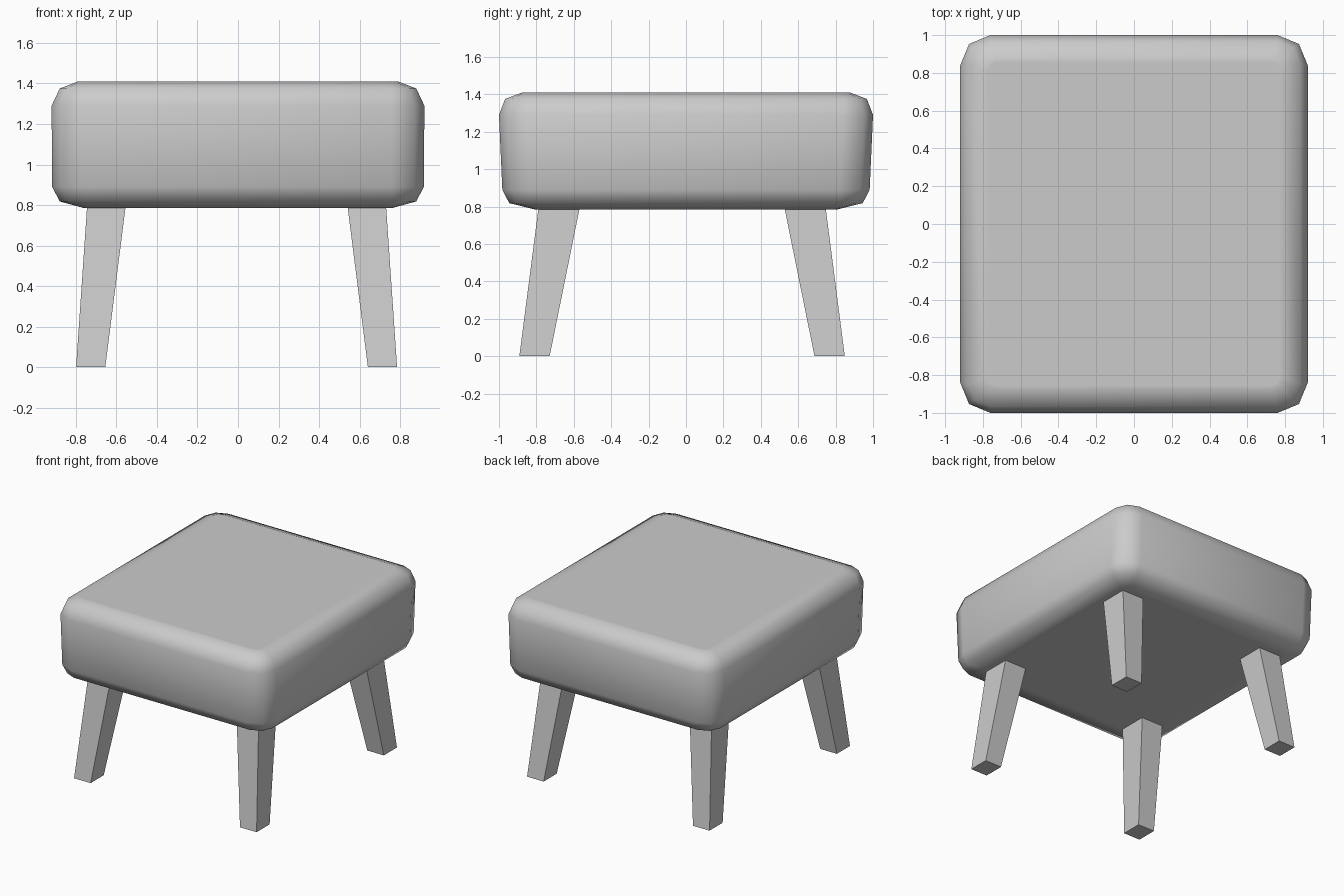
import bpy, math

if "Cube" in bpy.data.objects:
    bpy.data.objects.remove(bpy.data.objects["Cube"])


def make_object(name, verts, faces):
    mesh = bpy.data.meshes.new(name)
    mesh.from_pydata(verts, [], faces)
    obj = bpy.data.objects.new(name, mesh)
    bpy.context.collection.objects.link(obj)
    return obj


def loft(name, rings):
    """Skin a stack of rings with equal point counts, bottom to top, and cap both ends."""
    n = len(rings[0])
    verts = [p for ring in rings for p in ring]
    faces = [(k * n + i, k * n + (i + 1) % n, (k + 1) * n + (i + 1) % n, (k + 1) * n + i)
             for k in range(len(rings) - 1) for i in range(n)]
    faces.append(tuple(reversed(range(n))))
    faces.append(tuple(range(len(verts) - n, len(verts))))
    return make_object(name, verts, faces)


def rounded_rect(z, hx, hy, r, steps=2):
    pts = []
    for q, (sx, sy) in enumerate([(1, 1), (-1, 1), (-1, -1), (1, -1)]):
        for i in range(steps + 1):
            a = math.radians(90 * (q + i / steps))
            pts.append((sx * (hx - r) + r * math.cos(a), sy * (hy - r) + r * math.sin(a), z))
    return pts


def rect(z, x0, x1, y0, y1):
    return [(x0, y0, z), (x1, y0, z), (x1, y1, z), (x0, y1, z)]


# Padded seat: height, half width, half depth, corner radius
profile = [
    (0.785, 0.74, 0.79, 0.03),
    (0.785, 0.76, 0.81, 0.05),
    (0.818, 0.88, 0.945, 0.12),
    (0.89, 0.917, 0.982, 0.16),
    (1.29, 0.92, 1.0, 0.16),
    (1.375, 0.88, 0.967, 0.12),
    (1.41, 0.79, 0.875, 0.06),
    (1.41, 0.77, 0.855, 0.04),
]
seat = loft("seat", [rounded_rect(*p) for p in profile])
bpy.context.view_layer.objects.active = seat
seat.select_set(True)
bpy.ops.object.shade_smooth_by_angle(angle=math.radians(70))

# Four splayed, tapered legs, set slightly towards the front left
cx, cy = -0.007, -0.021
for side, sx in (("left", -1), ("right", 1)):
    for end, sy in (("front", -1), ("back", 1)):
        def section(z, xi, xo, yi, yo):
            xs, ys = sorted((cx + sx * xi, cx + sx * xo)), sorted((cy + sy * yi, cy + sy * yo))
            return rect(z, *xs, *ys)
        loft(f"{end}_{side}_leg", [section(0.0, 0.648, 0.792, 0.708, 0.87),
                                   section(0.79, 0.548, 0.738, 0.548, 0.768)])
